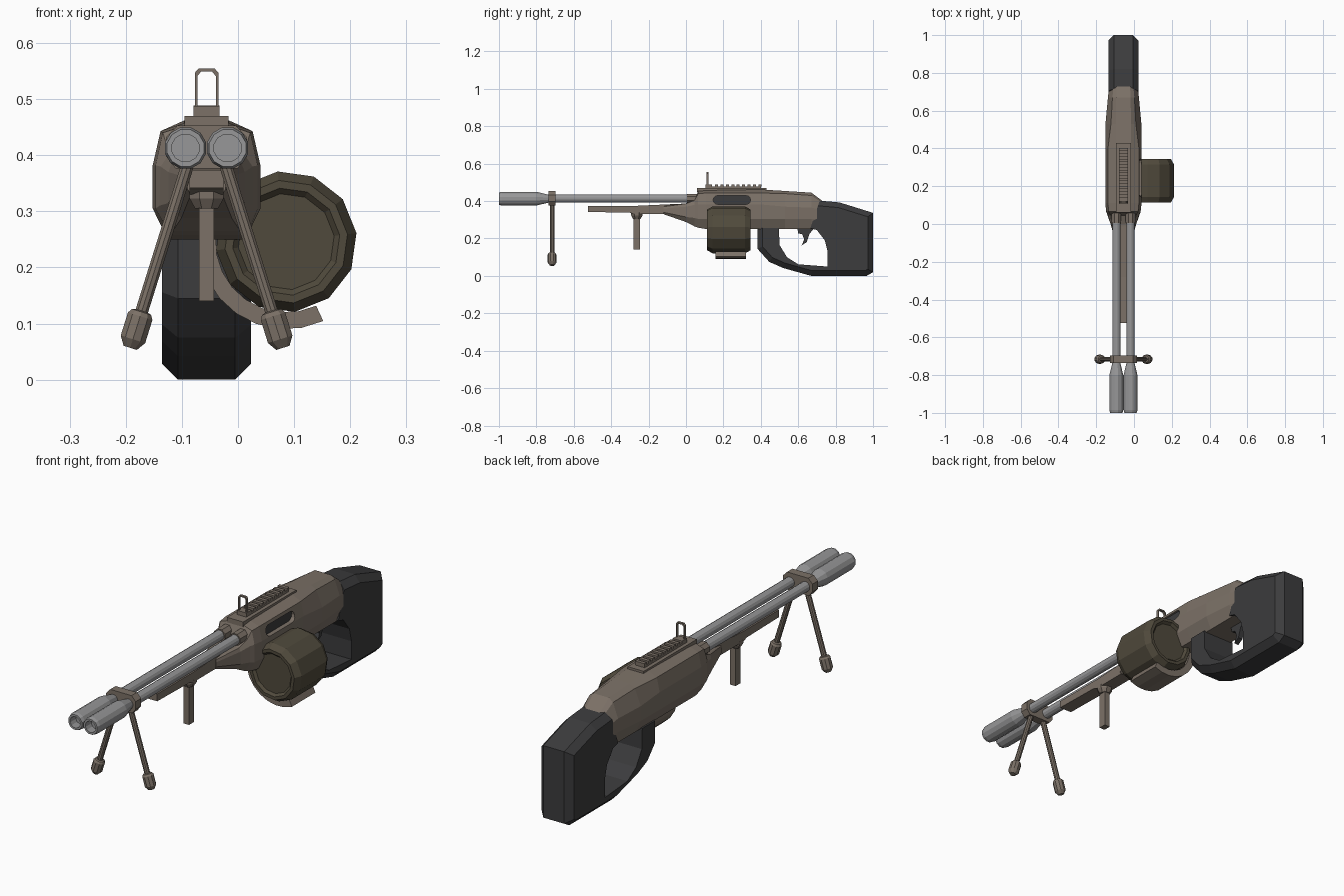
import bpy, bmesh, math
from mathutils import Vector

if "Cube" in bpy.data.objects:
    bpy.data.objects.remove(bpy.data.objects["Cube"])

CX = -0.056  # centre line of the gun


def material(name, rgb):
    m = bpy.data.materials.new(name)
    m.diffuse_color = (*rgb, 1)
    m.use_nodes = True
    m.node_tree.nodes["Principled BSDF"].inputs["Base Color"].default_value = m.diffuse_color
    return m


TAN = material("tan_metal", (0.20, 0.165, 0.135))
STEEL = material("steel", (0.31, 0.31, 0.315))
DARK = material("dark_polymer", (0.045, 0.045, 0.047))
OLIVE = material("olive_metal", (0.08, 0.068, 0.045))


def finish(name, bm, mat):
    bmesh.ops.recalc_face_normals(bm, faces=bm.faces)
    me = bpy.data.meshes.new(name)
    bm.to_mesh(me)
    bm.free()
    ob = bpy.data.objects.new(name, me)
    bpy.context.collection.objects.link(ob)
    me.materials.append(mat)
    return ob


def loft(name, rings, mat, chamfer=None):
    """Skin a list of equal-length rings; chamfer=(count, size) bevels the cap rims."""
    bm = bmesh.new()
    vs = [[bm.verts.new(p) for p in r] for r in rings]
    n = len(rings[0])
    for a, b in zip(vs, vs[1:]):
        for i in range(n):
            j = (i + 1) % n
            bm.faces.new((a[i], a[j], b[j], b[i]))
    bm.faces.new(vs[0])
    bm.faces.new(vs[-1])
    bmesh.ops.recalc_face_normals(bm, faces=bm.faces)
    if chamfer:
        k, size = chamfer
        edges = [bm.edges.get((r[i], r[i + 1])) for r in (vs[0], vs[-1]) for i in range(k - 1)]
        bmesh.ops.bevel(bm, geom=edges, offset=size, segments=1, affect='EDGES')
    return finish(name, bm, mat)


def prism_x(name, pts, x0, x1, mat, chamfer=None):
    return loft(name, [[(x, y, z) for y, z in pts] for x in (x0, x1)], mat, chamfer)


def prism_y(name, pts, y0, y1, mat):
    return loft(name, [[(x, y, z) for x, z in pts] for y in (y0, y1)], mat)


def box(name, hw, y0, y1, z0, z1, mat):
    return prism_x(name, [(y0, z0), (y1, z0), (y1, z1), (y0, z1)], CX - hw, CX + hw, mat)


def lathe(name, profile, origin, direction, sides, mat, turn=0.0):
    """Revolve (radius, distance) points about an axis."""
    q = Vector(direction).to_track_quat('Z', 'Y')
    bm = bmesh.new()
    rings = []
    for r, t in profile:
        rings.append([bm.verts.new(Vector(origin) + q @ Vector((
            r * math.cos(turn + 2 * math.pi * i / sides),
            r * math.sin(turn + 2 * math.pi * i / sides), t))) for i in range(sides)])
    for a, b in zip(rings, rings[1:]):
        for i in range(sides):
            j = (i + 1) % sides
            bm.faces.new((a[i], a[j], b[j], b[i]))
    bm.faces.new(rings[0])
    bm.faces.new(rings[-1])
    return finish(name, bm, mat)


# Receiver: half-sections (y, then half-width/height pairs from top to bottom)
sections = [
    (-0.12, (.028, .374), (.032, .370), (.034, .360), (.034, .340), (.028, .330)),
    (0.00, (.055, .388), (.062, .386), (.068, .370), (.068, .315), (.045, .288)),
    (0.045, (.055, .405), (.066, .403), (.082, .380), (.084, .310), (.060, .265)),
    (0.065, (.040, .453), (.078, .440), (.091, .382), (.091, .305), (.064, .258)),
    (0.11, (.040, .457), (.082, .443), (.096, .382), (.096, .305), (.069, .250)),
    (0.40, (.040, .462), (.082, .443), (.096, .382), (.096, .305), (.069, .250)),
    (0.53, (.040, .454), (.066, .440), (.095, .370), (.095, .305), (.069, .250)),
    (0.67, (.038, .445), (.058, .430), (.082, .365), (.082, .305), (.069, .250)),
    (0.73, (.035, .400), (.052, .390), (.076, .350), (.076, .305), (.065, .250)),
]
rings = []
for y, *half in sections:
    right = [(CX + w, y, z) for w, z in half]
    left = [(CX - w, y, z) for w, z in reversed(half)]
    rings.append(right + left)
receiver = loft("receiver", rings, TAN)

# Ejection port cut into the right side
r = 0.023
port = [(cy + s * r * math.sin(a), 0.406 + s * r * math.cos(a))
        for cy, s in ((0.322, 1), (0.168, -1))
        for a in [math.pi * i / 6 for i in range(7)]]
cutter = prism_x("port_cutter", port, 0.012, 0.07, DARK)
cutter.hide_render = True
cutter.hide_viewport = True
mod = receiver.modifiers.new("port", 'BOOLEAN')
mod.object = cutter
mod.operation = 'DIFFERENCE'
prism_x("port_cover", port, 0.008, 0.02, DARK)

# Top rail with teeth and folding sight
box("rail_base", .039, .06, .43, .448, .470, TAN)
box("rail", .023, .11, .40, .468, .479, TAN)
box("sight_base", .023, .105, .14, .468, .488, TAN)
for i in range(9):
    y = .155 + i * .029
    box("rail_tooth", .023, y, y + .016, .477, .489, TAN)
outer = [(-.021, .487), (-.021, .547), (-.014, .555), (.014, .555), (.021, .547), (.021, .487)]
inner = [(.0165, .487), (.0165, .541), (.010, .549), (-.010, .549), (-.0165, .541), (-.0165, .487)]
prism_y("sight_loop", [(CX + x, z) for x, z in outer + inner], .11, .121, TAN)

# Twin barrels with muzzle devices and receiver sockets
barrel = [(.022, -.09), (.022, .735), (.038, .80), (.038, .985), (.034, 1.0),
          (.025, 1.0), (.025, .96)]
for side in (-1, 1):
    at = (CX + side * .0375, 0, .413)
    lathe("barrel", barrel, at, (0, -1, 0), 12, STEEL, math.pi / 12)
    lathe("barrel_socket", [(.028, -.09), (.028, -.005)], at, (0, -1, 0), 8, TAN, math.pi / 8)

# Bipod clamp and legs
clamp = [(-.072, .398), (-.055, .376), (.055, .376), (.072, .398),
         (.072, .432), (.052, .453), (-.052, .453), (-.072, .432)]
prism_y("bipod_clamp", [(CX + x, z) for x, z in clamp], -.735, -.697, TAN)
for side in (-1, 1):
    lathe("bipod_leg", [(.012, 0), (.012, .275), (.019, .277), (.024, .285), (.024, .328), (.013, .344)],
          (CX + side * .033, -.716, .385), (side * .102, 0, -.325), 10, TAN)

# Fore-end bar and vertical grip
prism_x("fore_end", [(-.525, .342), (-.30, .338), (-.28, .330), (-.06, .330), (0, .30),
                     (.02, .388), (-.28, .374), (-.525, .374)], CX - .030, CX + .030, TAN)
lathe("grip_collar", [(.033, 0), (.033, .015), (.022, .033)], (CX, -.263, .338), (0, 0, -1), 8, TAN, math.pi / 8)
box("fore_grip", .0135, -.28, -.246, .14, .32, TAN)

# Side drum with recessed faces, and the cradle curling under it
DX, DZ = .086, .246
drum = [(.086, .124), (.096, .113), (.110, .113), (.126, .142),
        (.126, .316), (.110, .345), (.096, .345), (.086, .334)]
lathe("drum_magazine", [(rad, -y) for rad, y in drum], (DX, 0, DZ), (0, -1, 0), 12, OLIVE, math.radians(7))
arc = [math.radians(175 + i * 15) for i in range(9)]
band = [(DX + .156 * math.cos(a), DZ + .156 * math.sin(a)) for a in arc]
band += [(DX + .126 * math.cos(a), DZ + .126 * math.sin(a)) for a in reversed(arc)]
prism_y("drum_cradle", band, .158, .322, TAN)

# Stock with open guard: outer outline first, then the inner hand hole
stock_outer = [(.382, .255), (.382, .145), (.445, .075), (.52, .042), (.67, 0), (.965, 0), (1.0, .02),
               (1.0, .337), (.82, .393), (.715, .402)]
stock_inner = [(.665, .255), (.70, .245), (.742, .19), (.757, .13), (.757, .05), (.60, .062),
               (.54, .10), (.50, .165), (.497, .255)]
prism_x("stock", stock_outer + stock_inner, CX - .079, CX + .079, DARK, (len(stock_outer), .028))

# Trigger
prism_x("trigger", [(.595, .255), (.685, .255), (.66, .225), (.645, .18), (.618, .163),
                    (.632, .195), (.622, .222), (.60, .228)], CX - .011, CX + .011, DARK)
